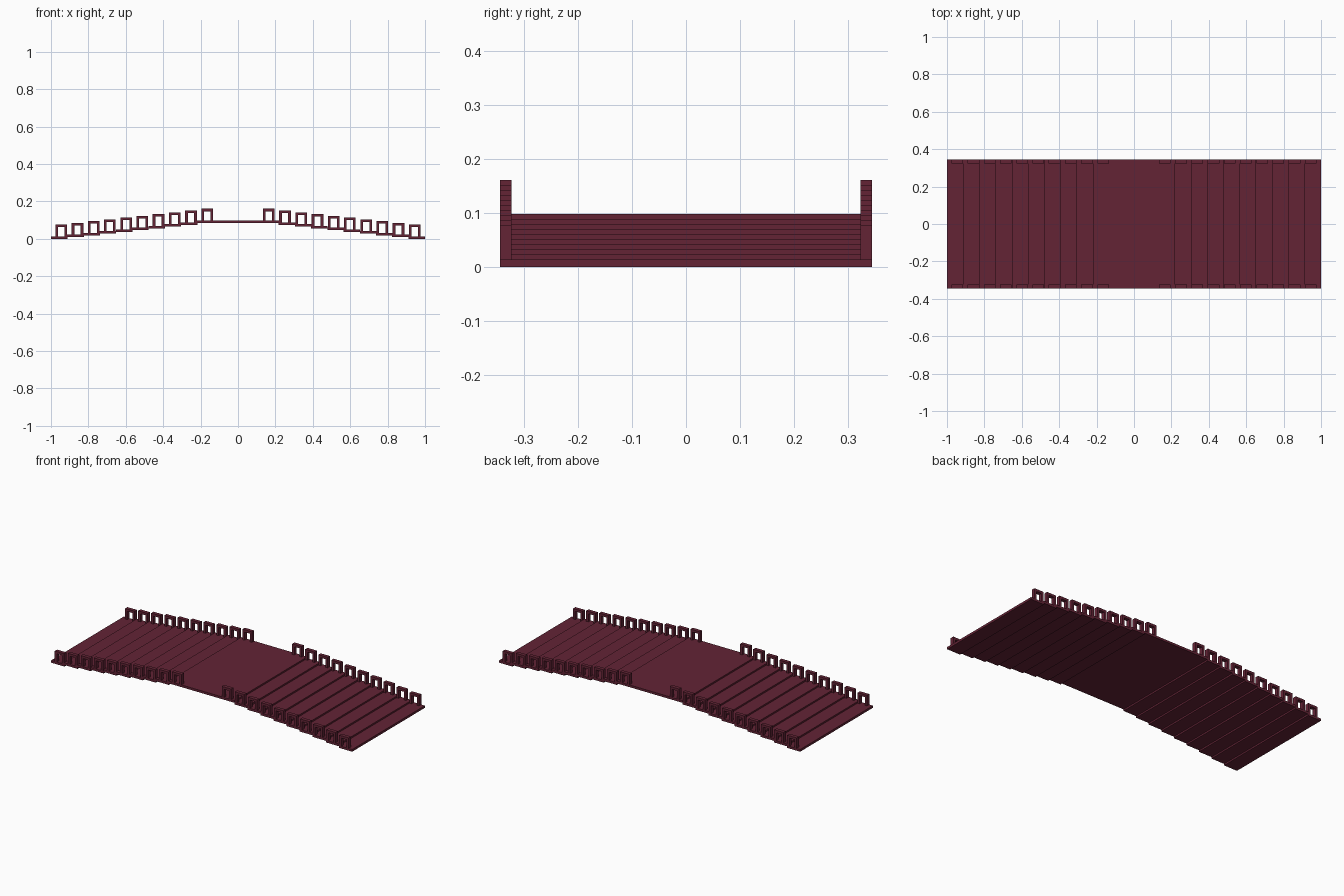
import bpy, bmesh

if "Cube" in bpy.data.objects:
    bpy.data.objects.remove(bpy.data.objects["Cube"])

mat = bpy.data.materials.new("dark maroon")
mat.diffuse_color = (0.125, 0.017, 0.036, 1)
mat.use_nodes = True
mat.node_tree.nodes["Principled BSDF"].inputs["Base Color"].default_value = mat.diffuse_color

STEPS, RUN, RISE, THICK = 10, 0.0867, 0.0094, 0.0135
HALF = 0.345          # half width of the deck
RAIL_T = 0.022        # rail thickness in y
ARCH_W, ARCH_H, BAR = 0.062, 0.063, 0.014


def finish(name, bm):
    me = bpy.data.meshes.new(name)
    bmesh.ops.recalc_face_normals(bm, faces=bm.faces)
    bm.to_mesh(me)
    bm.free()
    me.materials.append(mat)
    ob = bpy.data.objects.new(name, me)
    bpy.context.collection.objects.link(ob)


def prism(name, pts, y0, y1):
    """Extrude an x-z outline along y."""
    bm = bmesh.new()
    f = bm.faces.new([bm.verts.new((x, y0, z)) for x, z in pts])
    ext = bmesh.ops.extrude_face_region(bm, geom=[f])
    vs = [v for v in ext["geom"] if isinstance(v, bmesh.types.BMVert)]
    bmesh.ops.translate(bm, verts=vs, vec=(0, y1 - y0, 0))
    finish(name, bm)


def slab(name, x0, x1, z):
    prism(name, [(x0, z), (x1, z), (x1, z + THICK), (x0, z + THICK)], -HALF, HALF)


# flat middle of the deck, at the top level
top = (STEPS - 1) * RISE
mid = 1 - (STEPS - 1) * RUN
slab("deck_middle", -mid, mid, top)

for s, side in ((-1, "left"), (1, "right")):
    for i in range(STEPS):
        z = i * RISE
        outer = 1 - i * RUN
        # stepped deck planks
        if i < STEPS - 1:
            slab(f"deck_plank_{side}_{i}", s * outer, s * (outer - RUN - 0.002), z)
        # small open arches standing on the plank edges
        c = s * (0.945 - i * RUN)
        h, b, t = ARCH_W / 2, z + THICK - 0.001, z + THICK + ARCH_H
        k = h - BAR
        arch = [(c - h, b), (c - k, b), (c - k, t - BAR), (c + k, t - BAR),
                (c + k, b), (c + h, b), (c + h, t), (c - h, t)]
        for y0, row in ((-HALF, "front"), (HALF - RAIL_T, "back")):
            prism(f"rail_arch_{row}_{side}_{i}", arch, y0, y0 + RAIL_T)
